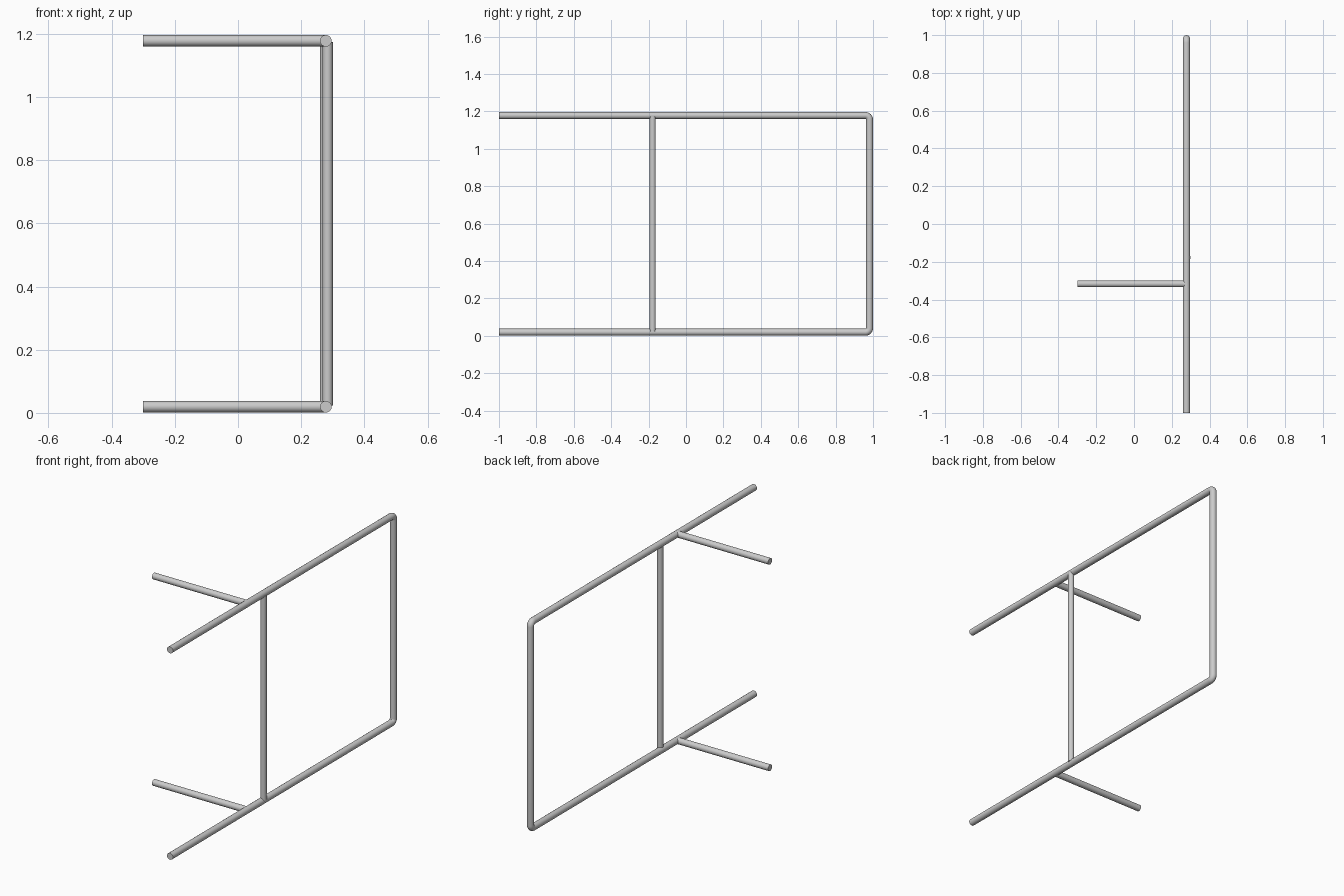
import bpy, math

if "Cube" in bpy.data.objects:
    bpy.data.objects.remove(bpy.data.objects["Cube"])

RAIL_X, R = 0.278, 0.0185
Z0, Z1 = 0.0195, 1.178


def tube(name, points, radius):
    """Round capped tube along a path, as a smooth-shaded mesh."""
    cu = bpy.data.curves.new(name, 'CURVE')
    cu.dimensions = '3D'
    cu.bevel_depth = radius
    cu.bevel_resolution = 6
    cu.use_fill_caps = True
    sp = cu.splines.new('POLY')
    sp.points.add(len(points) - 1)
    for p, co in zip(sp.points, points):
        p.co = (*co, 1)
    ob = bpy.data.objects.new(name, cu)
    bpy.context.collection.objects.link(ob)
    bpy.ops.object.select_all(action='DESELECT')
    ob.select_set(True)
    bpy.context.view_layer.objects.active = ob
    bpy.ops.object.convert(target='MESH')
    bpy.ops.object.shade_smooth_by_angle(angle=math.radians(40))
    return bpy.context.object


def bend(cy, cz, r, a0, a1, n=6):
    angles = [math.radians(a0 + (a1 - a0) * i / n) for i in range(n + 1)]
    return [(RAIL_X, cy + r * math.cos(a), cz + r * math.sin(a)) for a in angles]


# U-shaped frame: lower rail, end upright and upper rail in one bent tube
b, end_y = 0.022, 1 - R
path = [(RAIL_X, -1, Z0)]
path += bend(end_y - b, Z0 + b, b, -90, 0)
path += bend(end_y - b, Z1 - b, b, 0, 90)
path += [(RAIL_X, -1, Z1)]
tube("rail_frame", path, R)

# Upright between the rails, slightly proud of them
tube("middle_post", [(0.284, -0.178, Z0 + 0.004), (0.284, -0.178, Z1 - 0.004)], 0.016)

# Side arms reaching away from each rail
for name, z in (("lower_arm", Z0), ("upper_arm", Z1)):
    tube(name, [(-0.3, -0.317, z), (RAIL_X, -0.317, z)], 0.0178)
